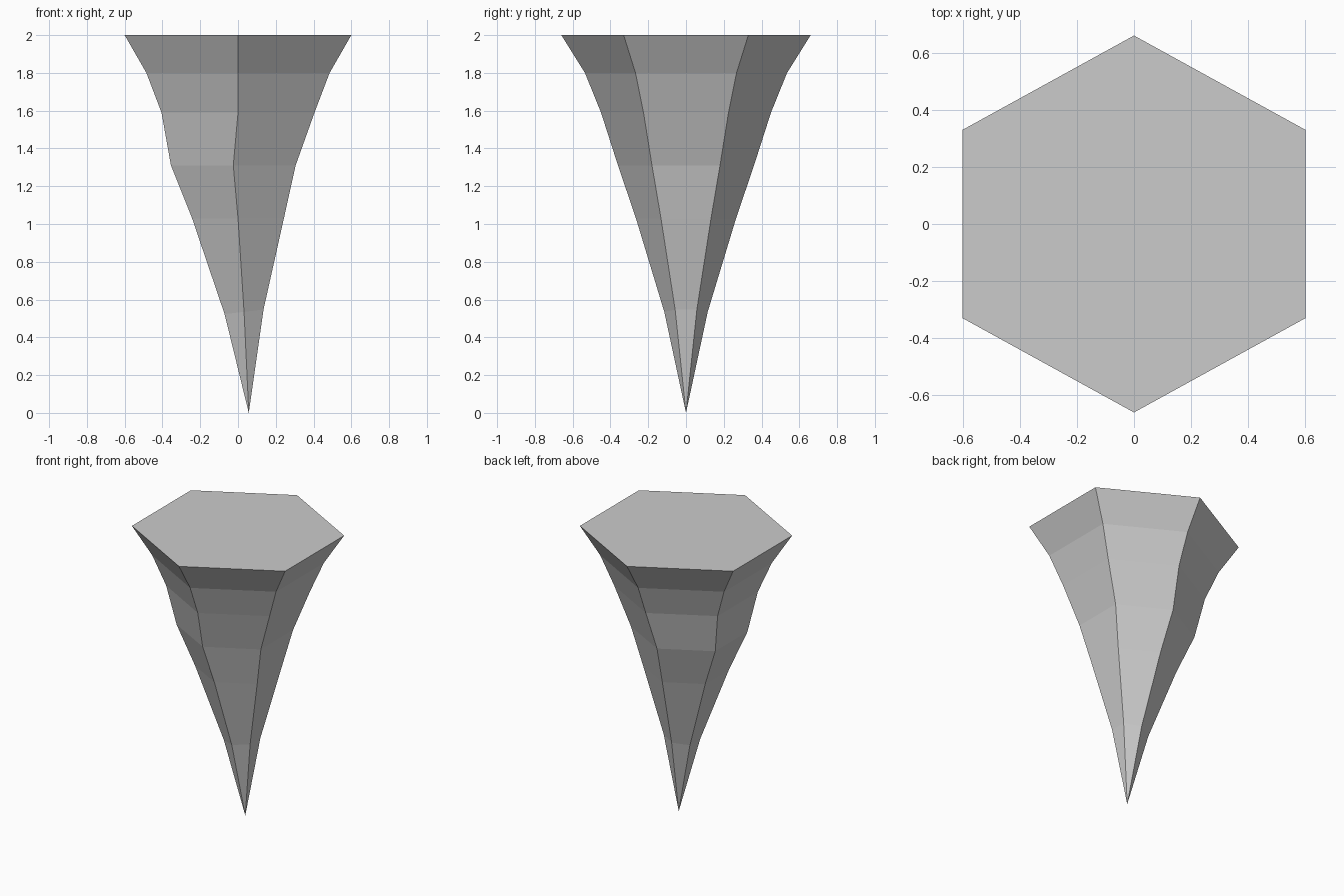
import bpy
import bmesh
from math import sin, cos, pi

cube = bpy.data.objects.get("Cube")
if cube:
    bpy.data.objects.remove(cube, do_unlink=True)

# Plain grey stone
stone = bpy.data.materials.new("grey stone")
stone.use_nodes = True
grey = (0.6, 0.6, 0.6, 1)
stone.diffuse_color = grey
bsdf = next(n for n in stone.node_tree.nodes if n.type == 'BSDF_PRINCIPLED')
bsdf.inputs["Base Color"].default_value = grey

# Rings from the flat top down: height, sideways shift, half width, half depth, tilt
RINGS = [
    (2.00, 0.0, 0.60, 0.66, 0),
    (1.80, 0.0, 0.485, 0.535, 0),
    (1.59, 0.0, 0.405, 0.45, 0),
    (1.31, -0.025, 0.33, 0.36, 0),
    (1.03, 0.0, 0.243, 0.265, 0),
    (0.535, 0.032, 0.103, 0.115, 0.012),
]
SIDES = 6


def hex_ring(bm, z, shift, half_width, half_depth, tilt):
    ring = []
    for i in range(SIDES):
        a = pi / 2 + i * 2 * pi / SIDES
        across = cos(a) / cos(pi / SIDES)
        ring.append(bm.verts.new((shift + half_width * across,
                                  half_depth * sin(a), z + tilt * across)))
    return ring


# Hanging spike: flat cap, tapering bands, bent tip
bm = bmesh.new()
rings = [hex_ring(bm, *r) for r in RINGS]
tip = bm.verts.new((0.057, 0, 0))
bm.faces.new(rings[0])
for i in range(SIDES):
    j = (i + 1) % SIDES
    for upper, lower in zip(rings, rings[1:]):
        bm.faces.new((upper[i], lower[i], lower[j], upper[j]))
    bm.faces.new((rings[-1][i], tip, rings[-1][j]))
bmesh.ops.recalc_face_normals(bm, faces=bm.faces)

mesh = bpy.data.meshes.new("stalactite")
bm.to_mesh(mesh)
bm.free()
mesh.materials.append(stone)
bpy.context.collection.objects.link(bpy.data.objects.new("stalactite", mesh))
